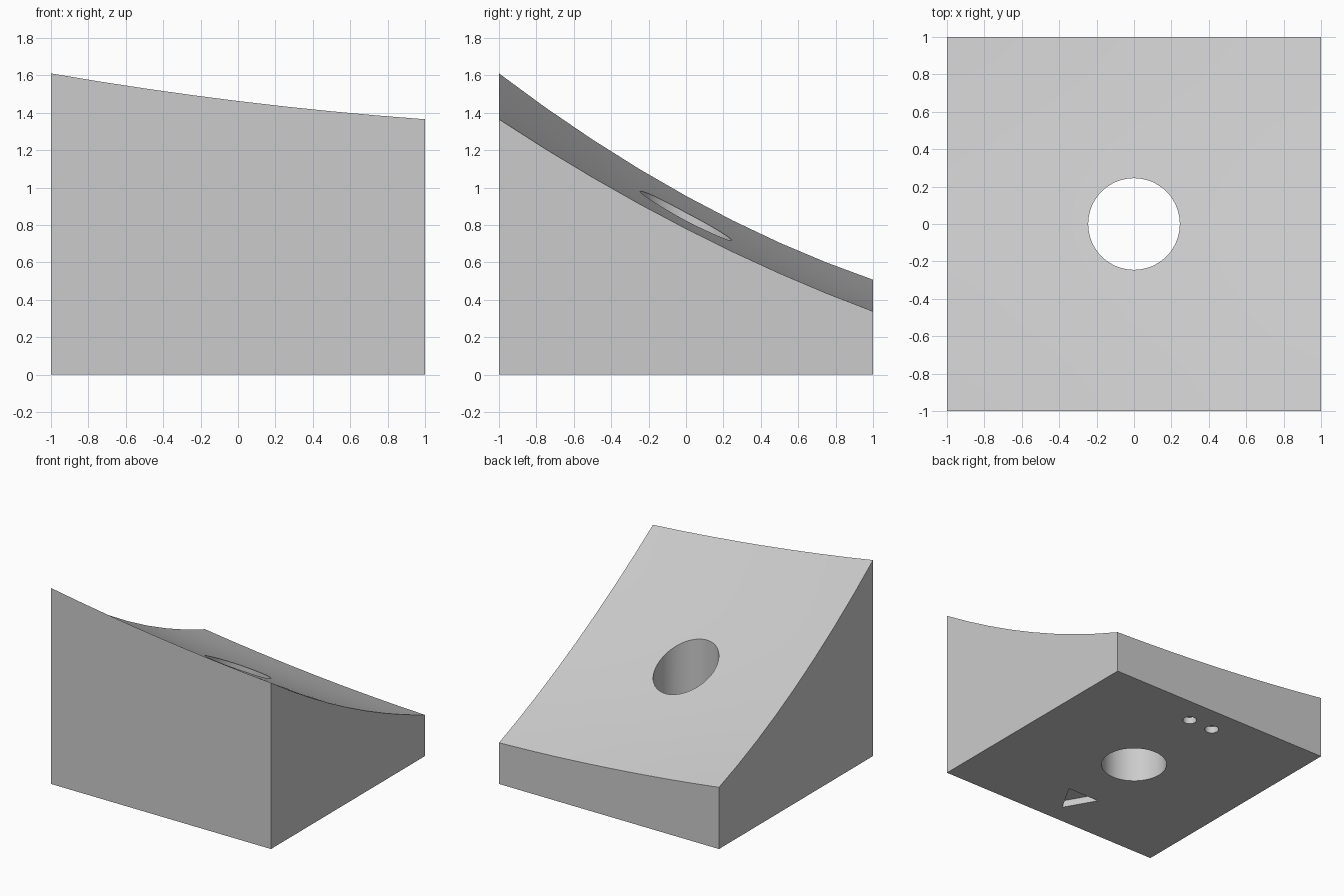
import bpy, bmesh, math

cube = bpy.data.objects.get("Cube")
if cube:
    bpy.data.objects.remove(cube, do_unlink=True)

# Single plain grey
grey = bpy.data.materials.new("plain_grey")
grey.use_nodes = True
grey.diffuse_color = (0.6, 0.6, 0.6, 1)
grey.node_tree.nodes["Principled BSDF"].inputs["Base Color"].default_value = (0.6, 0.6, 0.6, 1)


def surface_height(x, y):
    """Gently dished, tilted top surface."""
    middle = 0.8675 - 0.5325 * y + 0.0875 * y * y
    tilt = -0.0875 + 0.019 * y - 0.016 * y * y
    return middle + tilt * x + 0.025 * (x * x - 1)


def make_object(name, bm):
    bmesh.ops.recalc_face_normals(bm, faces=bm.faces[:])
    mesh = bpy.data.meshes.new(name)
    bm.to_mesh(mesh)
    bm.free()
    mesh.materials.append(grey)
    obj = bpy.data.objects.new(name, mesh)
    bpy.context.collection.objects.link(obj)
    return obj


def cutter(name, x, y, radius, sides, low, high, turn=0):
    """Upright prism used to cut a hole or a recess."""
    bm = bmesh.new()
    ring = []
    for i in range(sides):
        a = turn + math.tau * i / sides
        ring.append(bm.verts.new((x + radius * math.cos(a), y + radius * math.sin(a), low)))
    face = bm.faces.new(ring)
    top = bmesh.ops.extrude_face_region(bm, geom=[face])["geom"]
    for v in top:
        if isinstance(v, bmesh.types.BMVert):
            v.co.z = high
    obj = make_object(name, bm)
    obj.hide_render = True
    return obj


# Wedge body: dished grid extruded down to a flat base
bm = bmesh.new()
bmesh.ops.create_grid(bm, x_segments=8, y_segments=8, size=1)
for v in bm.verts:
    v.co.z = surface_height(v.co.x, v.co.y)
rim = [e for e in bm.edges if e.is_boundary]
skirt = bmesh.ops.extrude_edge_only(bm, edges=rim)["geom"]
for v in skirt:
    if isinstance(v, bmesh.types.BMVert):
        v.co.z = 0
base_edges = [e for e in skirt if isinstance(e, bmesh.types.BMEdge) and e.is_boundary]
bmesh.ops.contextual_create(bm, geom=base_edges)
body = make_object("wedge_body", bm)

# Central through hole, two round sockets and a triangular recess in the base
cutters = [
    cutter("through_hole", 0, 0, 0.245, 64, -0.5, 2),
    cutter("socket_left", 0.108, 0.78, 0.052, 32, -0.2, 0.055),
    cutter("socket_right", -0.108, 0.78, 0.052, 32, -0.2, 0.055),
    cutter("triangle_recess", 0, -0.675, 0.165, 3, -0.2, 0.055, -math.pi / 2),
]
bpy.ops.object.select_all(action="DESELECT")
bpy.context.view_layer.objects.active = body
body.select_set(True)
for c in cutters:
    mod = body.modifiers.new(c.name, "BOOLEAN")
    mod.operation = "DIFFERENCE"
    mod.solver = "EXACT"
    mod.object = c
    bpy.ops.object.modifier_apply(modifier=mod.name)
    bpy.data.objects.remove(c, do_unlink=True)

bpy.ops.object.shade_smooth_by_angle(angle=math.radians(25))
